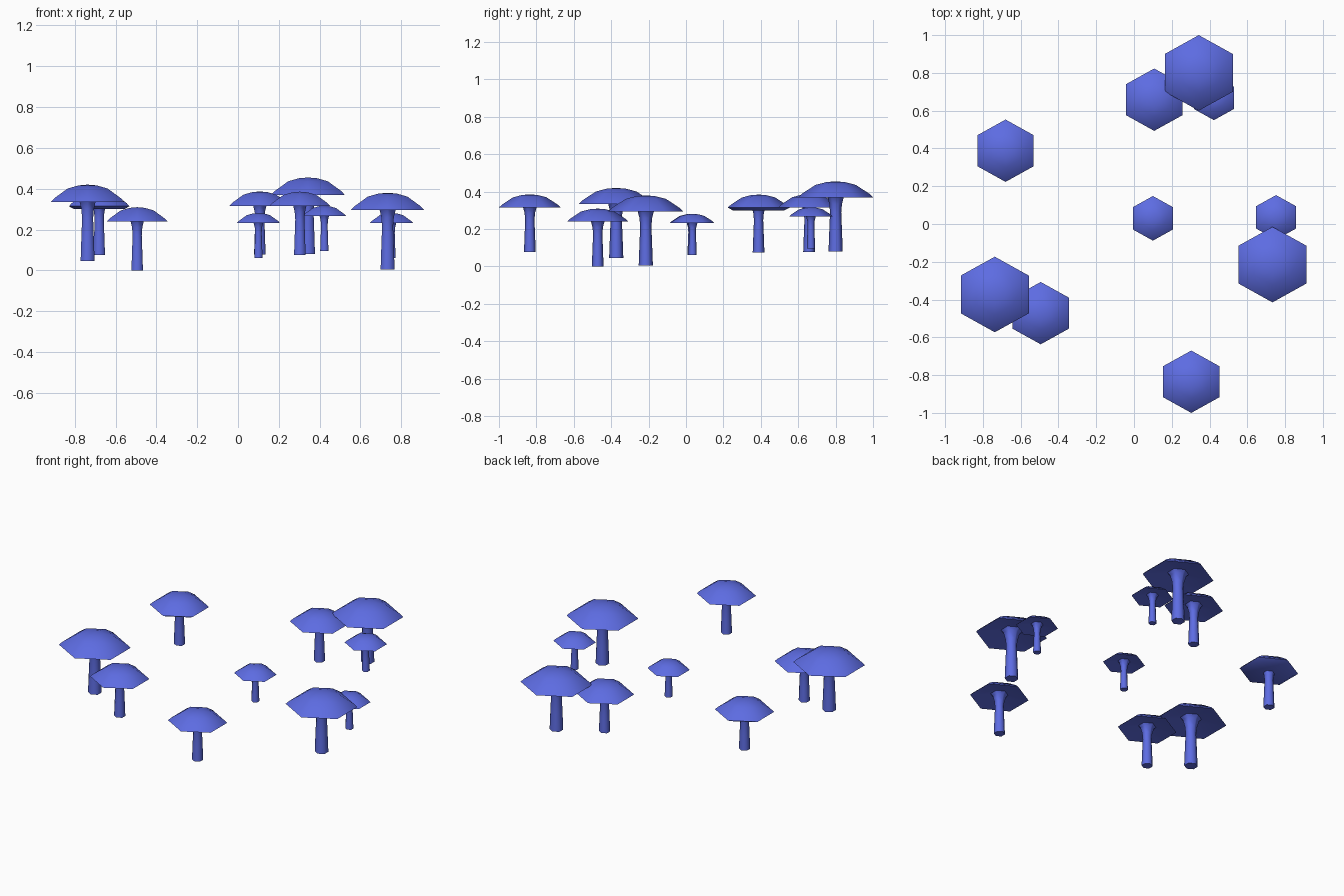
import bpy, bmesh, math

if "Cube" in bpy.data.objects:
    bpy.data.objects.remove(bpy.data.objects["Cube"])

mat = bpy.data.materials.new("mushroom_blue")
mat.diffuse_color = (0.11, 0.15, 0.76, 1)
mat.use_nodes = True
mat.node_tree.nodes["Principled BSDF"].inputs["Base Color"].default_value = mat.diffuse_color

SIDES = 6
R = 0.2  # cap radius of the largest mushroom

# (radius, height) profiles of the largest mushroom
STEM = [(0, 0), (0.038, 0), (0.034, 0.11), (0.030, 0.21), (0.034, 0.255), (0.046, 0.30), (0.06, 0.315)]
CAP = [(0, 0.318), (0.06, 0.315), (R, 0.29), (0.9 * R, 0.309),
       (0.108, 0.356), (0.05, 0.371), (0, 0.375)]
# one cap has a slightly deeper underside
DEEP_CAP = [(0, 0.272), (0.165, 0.272)] + CAP[2:]


def lathe(name, profile, loc, size):
    """Six-sided solid of revolution with points facing +/-y."""
    bm = bmesh.new()
    rings = []
    for r, z in profile:
        if r == 0:
            rings.append([bm.verts.new((0, 0, z))])
        else:
            rings.append([bm.verts.new((1.04 * r * math.sin(a), r * math.cos(a), z))
                          for a in (math.tau * i / SIDES for i in range(SIDES))])
    for a, b in zip(rings, rings[1:]):
        for i in range(SIDES):
            j = (i + 1) % SIDES
            if len(a) == 1:
                bm.faces.new((a[0], b[i], b[j]))
            elif len(b) == 1:
                bm.faces.new((a[i], a[j], b[0]))
            else:
                bm.faces.new((a[i], a[j], b[j], b[i]))
    bmesh.ops.recalc_face_normals(bm, faces=bm.faces)
    me = bpy.data.meshes.new(name)
    bm.to_mesh(me)
    bm.free()
    me.materials.append(mat)
    ob = bpy.data.objects.new(name, me)
    bpy.context.collection.objects.link(ob)
    ob.location = loc
    ob.scale = (size,) * 3
    bpy.ops.object.select_all(action='DESELECT')
    ob.select_set(True)
    bpy.context.view_layer.objects.active = ob
    bpy.ops.object.shade_smooth_by_angle(angle=math.radians(62))


L, M, S = 1.0, 0.825, 0.59

# mushrooms: x, y, base height, size
spots = [
    (-0.68, 0.388, 0.075, M),
    (0.107, 0.658, 0.077, M),
    (0.343, 0.80, 0.08, L),
    (0.423, 0.668, 0.095, S),
    (0.10, 0.03, 0.06, S),
    (0.752, 0.035, 0.06, S),
    (0.733, -0.215, 0.005, L),
    (-0.737, -0.373, 0.045, L),
    (-0.494, -0.472, 0.0, M),
    (0.303, -0.835, 0.076, M),
]
for n, (x, y, z, s) in enumerate(spots, 1):
    lathe(f"stem_{n}", STEM, (x, y, z), s)
    lathe(f"cap_{n}", DEEP_CAP if n == 1 else CAP, (x, y, z), s)
